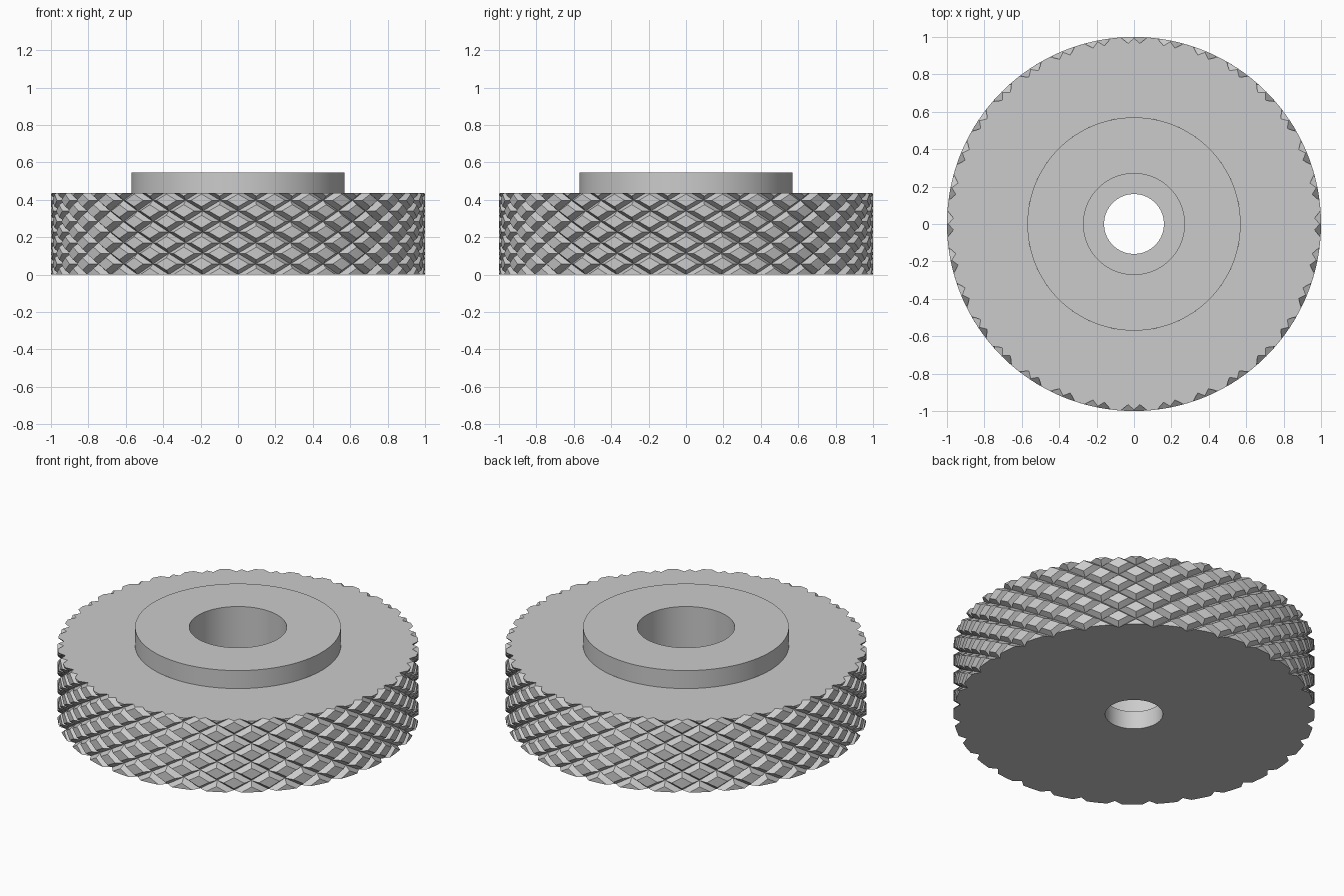
import bpy, bmesh, math
from mathutils import Vector

if "Cube" in bpy.data.objects:
    bpy.data.objects.remove(bpy.data.objects["Cube"])

N = 32                                # grooves in each direction
PITCH = 2 * math.pi / N
SLOPE = math.tan(math.radians(30))    # helix angle of the knurl
HALF = 0.040                          # half groove width, measured around the rim
DEPTH = 0.034
H, TOP = 0.435, 0.545                 # rim height, boss height
BOSS_R, POCKET_R, BORE_R, FLOOR = 0.57, 0.27, 0.16, 0.11

steel = bpy.data.materials.new("plain_grey")
steel.diffuse_color = (0.6, 0.6, 0.6, 1)
steel.use_nodes = True
steel.node_tree.nodes["Principled BSDF"].inputs["Base Color"].default_value = steel.diffuse_color


def finish(bm, name):
    bmesh.ops.recalc_face_normals(bm, faces=bm.faces)
    mesh = bpy.data.meshes.new(name)
    bm.to_mesh(mesh)
    bm.free()
    mesh.materials.append(steel)
    ob = bpy.data.objects.new(name, mesh)
    bpy.context.collection.objects.link(ob)
    bpy.ops.object.select_all(action='DESELECT')
    ob.select_set(True)
    bpy.context.view_layer.objects.active = ob
    bpy.ops.object.shade_smooth_by_angle(angle=math.radians(20))
    return ob


# Knurled rim: a lattice along the two helix directions, pushed in on groove lines
STEPS = (0, HALF, PITCH / 2, PITCH - HALF)


def line(i):
    return (i // 4) * PITCH + STEPS[i % 4]


bm = bmesh.new()
cache = {}


def point(i, j):
    k = i - j
    i %= 4 * N
    if (i, k) not in cache:
        u, v = line(i), line(i - k)
        groove = i % 4 == 0 or (i - k) % 4 == 0
        r = 1 - DEPTH if groove else 1
        a = (u + v) / 2 - math.pi / 2
        cache[i, k] = bm.verts.new((r * math.cos(a), r * math.sin(a), (u - v) / 2 * SLOPE))
    return cache[i, k]


for i in range(4 * N):
    for k in range(-5, 38):
        j = i - k
        a, b, c, d = point(i, j), point(i, j + 1), point(i + 1, j + 1), point(i + 1, j)
        # split each cell from groove crossing to diamond corner
        if (i % 4 in (0, 3)) and (j % 4 in (0, 3)):
            if (i % 4 == 0) == (j % 4 == 0):
                bm.faces.new((a, b, c))
                bm.faces.new((a, c, d))
            else:
                bm.faces.new((a, b, d))
                bm.faces.new((b, c, d))
        else:
            bm.faces.new((a, b, c, d))

# Trim to height and close the rim with flat rings
for z, n in ((0, -1), (H, 1)):
    bmesh.ops.bisect_plane(bm, geom=bm.verts[:] + bm.edges[:] + bm.faces[:],
                           plane_co=(0, 0, z), plane_no=(0, 0, n), clear_outer=True)
for z, radius in ((0, BORE_R), (H, BOSS_R)):
    edges = [e for e in bm.edges if e.is_boundary
             and all(abs(v.co.z - z) < 0.001 for v in e.verts)]
    ring = bmesh.ops.extrude_edge_only(bm, edges=edges)["geom"]
    for v in ring:
        if isinstance(v, bmesh.types.BMVert):
            flat = Vector((v.co.x, v.co.y, 0)).normalized() * radius
            v.co = (flat.x, flat.y, z)
finish(bm, "knurled_rim")

# Boss, pocket and bore: one turned profile
profile = [(BOSS_R, H), (BOSS_R, TOP), (POCKET_R, TOP),
           (POCKET_R, FLOOR), (BORE_R, FLOOR), (BORE_R, 0)]
SEG = 128
bm = bmesh.new()
rows = [[bm.verts.new((r * math.cos(2 * math.pi * s / SEG), r * math.sin(2 * math.pi * s / SEG), z))
         for s in range(SEG)] for r, z in profile]
for lo, hi in zip(rows, rows[1:]):
    for s in range(SEG):
        t = (s + 1) % SEG
        bm.faces.new((lo[s], lo[t], hi[t], hi[s]))
finish(bm, "boss_and_bore")
